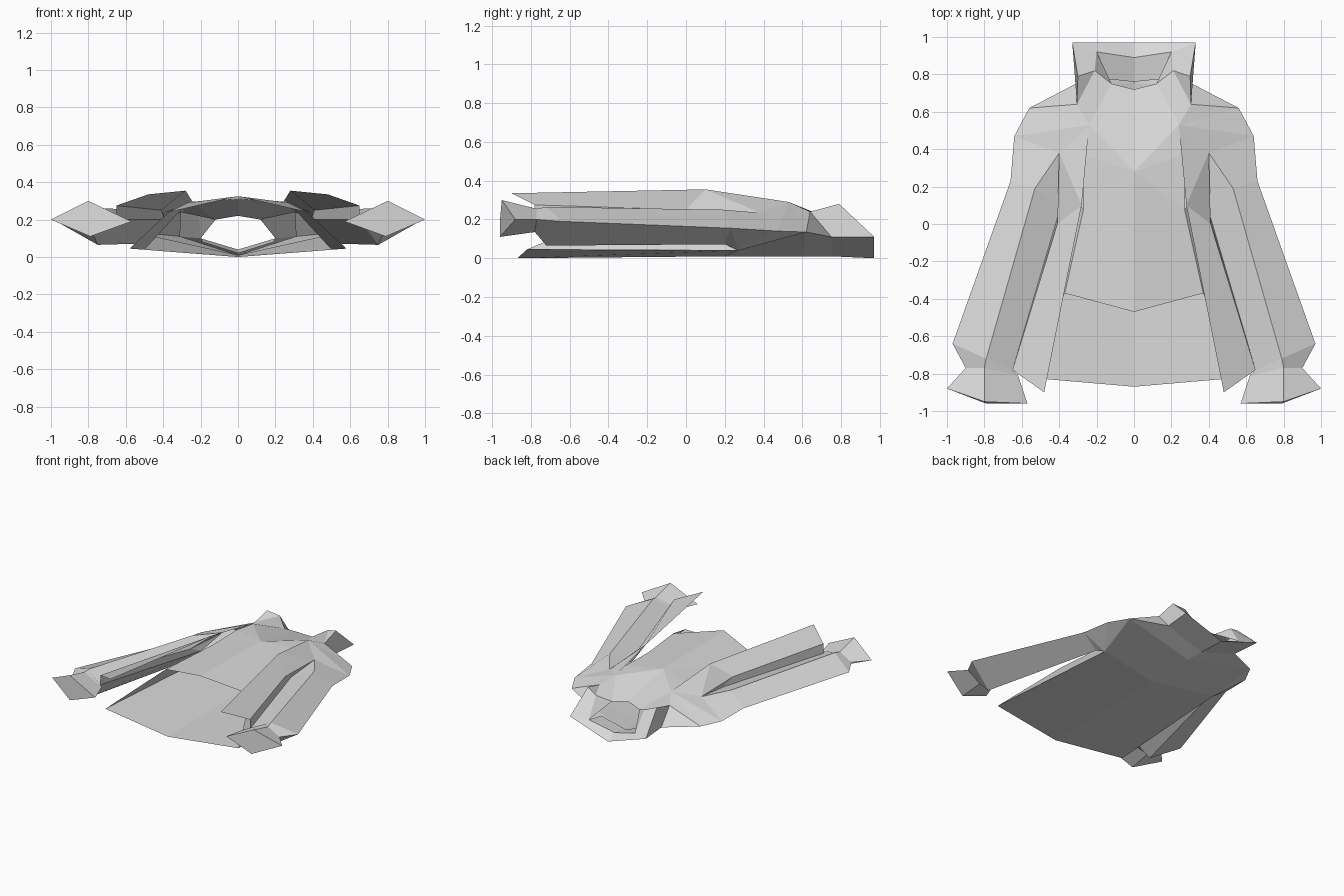
import bpy, bmesh

old = bpy.data.objects.get("Cube")
if old:
    bpy.data.objects.remove(old, do_unlink=True)

cloth = bpy.data.materials.new("grey_cloth")
cloth.use_nodes = True
GREY = (0.7, 0.7, 0.7, 1)
cloth.diffuse_color = GREY
cloth.node_tree.nodes["Principled BSDF"].inputs["Base Color"].default_value = GREY


def sheet(name, *strips):
    """Join strips of rows into one mirrored cloth sheet; repeated points give triangles."""
    bm = bmesh.new()
    made = {}

    def vert(p):
        if p not in made:
            made[p] = bm.verts.new(p)
        return made[p]

    for rows in strips:
        for a, b in zip(rows, rows[1:]):
            for i in range(len(a) - 1):
                corners = dict.fromkeys((a[i], a[i + 1], b[i + 1], b[i]))
                if len(corners) > 2:
                    bm.faces.new([vert(p) for p in corners])
    bmesh.ops.recalc_face_normals(bm, faces=bm.faces)
    mesh = bpy.data.meshes.new(name)
    bm.to_mesh(mesh)
    bm.free()
    mesh.materials.append(cloth)
    obj = bpy.data.objects.new(name, mesh)
    bpy.context.collection.objects.link(obj)
    mirror = obj.modifiers.new("mirror", 'MIRROR')
    mirror.use_clip = True
    return obj


# Points shared by neighbouring parts
armpit = (0.50, 0.27, 0.04)
hem_side = (0.58, -0.82, 0.045)
shoulder = (0.56, 0.62, 0.135)
shoulder_low = (0.64, 0.47, 0.14)
sleeve_out = (0.66, 0.23, 0.155)
sleeve_low = (0.52, 0.20, 0.072)
neck_side = (0.31, 0.75, 0.11)
neck_base = (0.305, 0.64, 0.24)
chest_top = (0.24, 0.53, 0.29)
fold_top = (0.40, 0.38, 0.235)
fold_peak = (0.28, 0.10, 0.355)
ridge_top = (0.53, 0.19, 0.25)
valley_top = (0.39, 0.10, 0.20)
collar_corner = (0.33, 0.97, 0.11)
collar_peak = (0.30, 0.79, 0.28)
rim_front = (0, 0.72, 0.22)
rim_mid = (0.12, 0.75, 0.20)
rim_side = (0.21, 0.82, 0.25)
rim_corner = (0.20, 0.92, 0.10)
rim_back = (0, 0.89, 0.04)

# Back panel, hem to collar
sheet("back_panel", [
    [(0, -0.87, 0), (0, 0.2, 0.01), (0, 0.6, 0.01), (0, 0.75, 0.01), (0, 0.97, 0)],
    [hem_side, armpit, shoulder, neck_side, collar_corner]])

# Front panel with raised hem and sides falling to the back panel
chest, chest_side = (0, 0.28, 0.31), (0.27, 0.37, 0.295)
side_fold = (0.27, 0.08, 0.29)
hem_mid, hem_corner = (0, -0.47, 0.325), (0.37, -0.37, 0.24)
sheet("front_panel",
      [[hem_mid, chest, chest, chest, rim_front],
       [hem_corner, side_fold, chest_side, chest_top, rim_mid]],
      [[rim_mid, rim_side], [chest_top, neck_base]],
      [[hem_corner, side_fold], [hem_side, armpit]])

# Shoulder cap and the underarm
sheet("shoulder",
      [[neck_base, neck_side], [shoulder, shoulder]],
      [[neck_base, shoulder, shoulder_low], [chest_top, chest_top, chest_top]],
      [[chest_top, shoulder_low], [fold_top, fold_top]],
      [[shoulder_low, sleeve_out], [fold_top, ridge_top]],
      [[chest_top, fold_top], [fold_peak, fold_peak]],
      [[shoulder, shoulder_low, sleeve_out, sleeve_low],
       [armpit, armpit, armpit, armpit]])

# Sleeve rings: outer edge, ridge, valley, underside
upper = [sleeve_out, ridge_top, valley_top, sleeve_low]
wrist = [(0.97, -0.64, 0.19), (0.79, -0.72, 0.265), (0.65, -0.78, 0.2),
         (0.75, -0.72, 0.065)]
neck = [(0.90, -0.77, 0.20), (0.80, -0.77, 0.255), (0.62, -0.81, 0.2),
        (0.78, -0.78, 0.135)]
cuff = [(1.0, -0.88, 0.20), (0.80, -0.95, 0.30), (0.57, -0.96, 0.19),
        (0.79, -0.96, 0.11)]
cuff_cap = [[cuff[0], cuff[1]], [cuff[3], cuff[2]]]

# Raised fold beside the sleeve, with a wall down into the valley
fold_low, fold_end = (0.41, 0.0, 0.25), (0.65, -0.78, 0.275)
sheet("sleeve_fold",
      [[fold_top, fold_low], [fold_peak, fold_peak]],
      [[fold_peak, (0.48, -0.9, 0.335)], [fold_low, fold_end]],
      [[fold_top, fold_low, fold_end], [valley_top, valley_top, wrist[2]]])

# Sleeve tube narrowing at the wrist, then a closed flared cuff
upper, wrist, neck, cuff = (ring + ring[:1] for ring in (upper, wrist, neck, cuff))
sheet("sleeve", [upper, wrist, neck],
      [[ridge_top, valley_top], [fold_top, fold_top]])
sheet("cuff", [neck, cuff], cuff_cap)

# Collar: top band, outer side wall and inner neck lining
sheet("collar",
      [[(0, 0.97, 0), collar_corner, collar_peak, neck_base],
       [rim_back, rim_corner, rim_side, rim_side]],
      [[collar_corner, collar_peak], [neck_side, neck_base]],
      [[rim_corner, rim_side], [rim_mid, rim_mid]],
      [[rim_back, rim_corner], [(0, 0.76, 0.02), (0.19, 0.78, 0.08)]])
